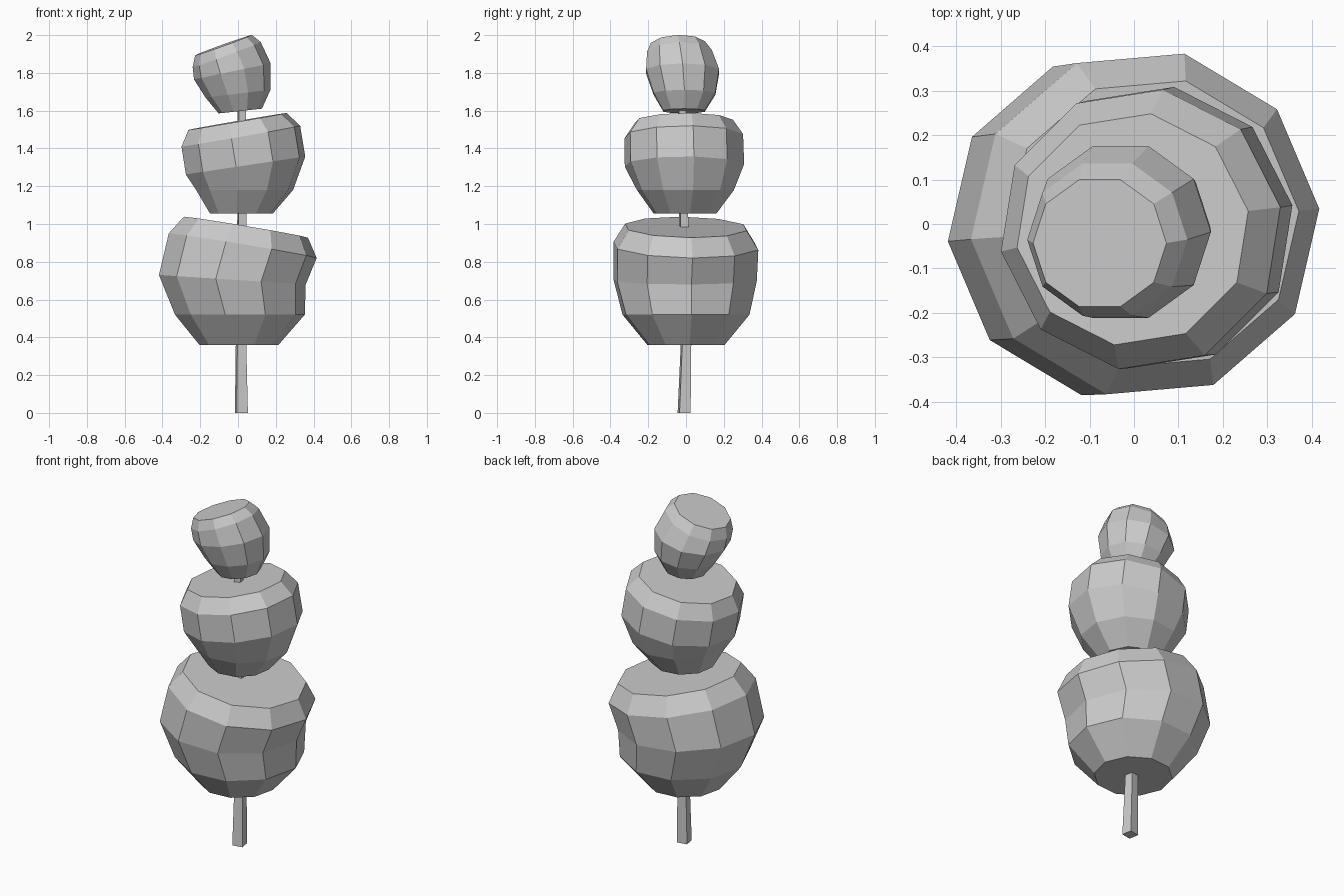
import bpy, bmesh
from math import cos, sin, pi, radians


def loft(name, rings, sides, angle):
    """Skin a closed stack of tilted regular rings: (cx, cy, cz, radius, slope_x, slope_y)."""
    bm = bmesh.new()
    loops = []
    for cx, cy, cz, r, sx, sy in rings:
        loop = []
        for i in range(sides):
            a = radians(angle) + 2 * pi * i / sides
            dx, dy = r * cos(a), r * sin(a)
            loop.append(bm.verts.new((cx + dx, cy + dy, cz + sx * dx + sy * dy)))
        loops.append(loop)
    for low, high in zip(loops, loops[1:]):
        for i in range(sides):
            j = (i + 1) % sides
            bm.faces.new((low[i], low[j], high[j], high[i]))
    bm.faces.new(loops[0][::-1])
    bm.faces.new(loops[-1])
    mesh = bpy.data.meshes.new(name)
    bm.to_mesh(mesh)
    bm.free()
    obj = bpy.data.objects.new(name, mesh)
    bpy.context.collection.objects.link(obj)
    return obj


# Thin, slightly bent square trunk
loft("trunk", [
    (0.018, -0.010, 0.00, 0.042, 0, 0),
    (0.016, 0.000, 0.36, 0.034, 0, 0),
    (0.020, -0.012, 1.04, 0.029, 0, 0),
    (0.020, -0.022, 1.64, 0.027, 0, 0),
], 4, 55)

# Large lower foliage ball, top leaning to the right
loft("lower_foliage", [
    (0.005, 0.000, 0.360, 0.21, 0, 0),
    (0.010, 0.000, 0.520, 0.345, 0, 0),
    (-0.030, -0.005, 0.705, 0.39, -0.065, 0),
    (0.025, 0.000, 0.885, 0.393, -0.165, -0.02),
    (0.042, 0.000, 0.983, 0.33, -0.168, -0.02),
], 10, 5)

# Middle foliage ball, top leaning to the left
loft("middle_foliage", [
    (0.018, -0.005, 1.055, 0.168, 0, 0),
    (0.035, -0.003, 1.180, 0.26, 0, 0),
    (0.040, -0.008, 1.310, 0.32, 0.15, 0),
    (0.015, -0.012, 1.465, 0.318, 0.175, 0.01),
    (-0.003, -0.012, 1.543, 0.263, 0.172, 0.01),
], 10, 9)

# Small upper foliage ball, strongly tilted
loft("upper_foliage", [
    (0.012, -0.010, 1.598, 0.115, 0.11, 0),
    (0.000, -0.008, 1.690, 0.172, 0.12, 0),
    (-0.030, -0.018, 1.808, 0.203, 0.21, 0),
    (-0.060, -0.035, 1.897, 0.180, 0.37, 0.03),
    (-0.077, -0.043, 1.947, 0.150, 0.36, 0.03),
], 10, 0)
